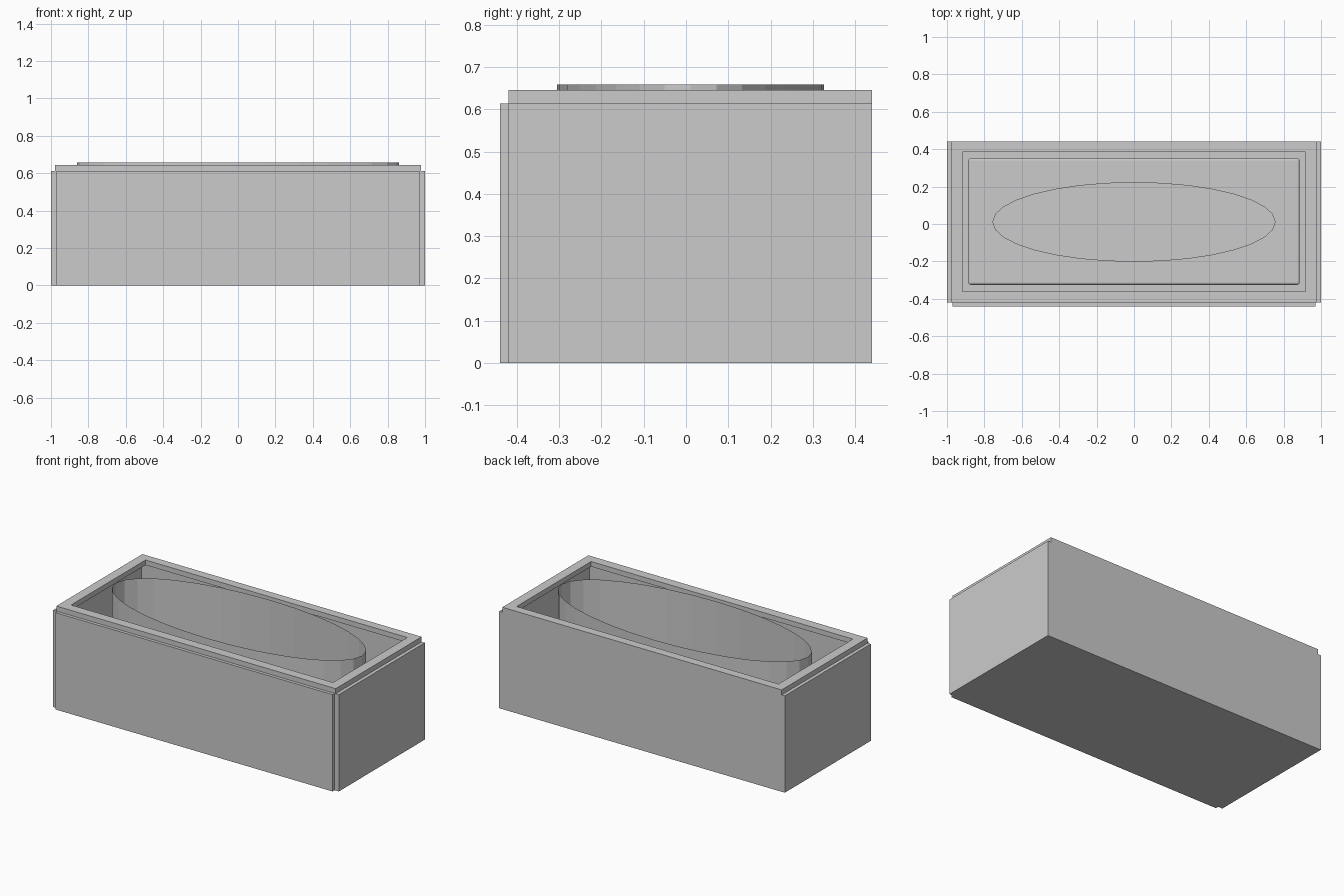
import bpy, bmesh
from mathutils import Matrix, Vector

if "Cube" in bpy.data.objects:
    bpy.data.objects.remove(bpy.data.objects["Cube"])


def make(name, bm):
    bmesh.ops.recalc_face_normals(bm, faces=bm.faces)
    mesh = bpy.data.meshes.new(name)
    bm.to_mesh(mesh)
    bm.free()
    obj = bpy.data.objects.new(name, mesh)
    bpy.context.collection.objects.link(obj)
    return obj


def box(name, lo, hi):
    lo, hi = Vector(lo), Vector(hi)
    bm = bmesh.new()
    m = Matrix.Translation((lo + hi) / 2) @ Matrix.Diagonal((*(hi - lo), 1))
    bmesh.ops.create_cube(bm, size=1, matrix=m)
    return make(name, bm)


def ellipse(name, a, b, z0, z1, caps):
    bm = bmesh.new()
    m = Matrix.Translation((0, 0.011, (z0 + z1) / 2)) @ Matrix.Diagonal((a, b, z1 - z0, 1))
    bmesh.ops.create_cone(bm, cap_ends=caps, segments=32, radius1=1, radius2=1, depth=1, matrix=m)
    return make(name, bm)


# Outer case boards
H = 0.613
for side, x0, x1 in (("left", -1, -0.97), ("right", 0.97, 1)):
    box(side + "_board", (x0, -0.42, 0), (x1, 0.44, H))
box("front_board", (-0.97, -0.44, 0), (0.97, -0.42, H))
box("back_board", (-0.97, 0.42, 0), (0.97, 0.44, H))
box("base_board", (-0.97, -0.42, 0), (0.97, 0.42, 0.03))

# Rectangular rim: outer and inner loops at two heights, bridged all round
bm = bmesh.new()
loops = []
for x, y0, y1, z in ((0.978, -0.42, 0.44, H), (0.978, -0.42, 0.44, 0.645),
                     (0.917, -0.36, 0.385, 0.645), (0.917, -0.36, 0.385, H)):
    loops.append([bm.verts.new((px, py, z)) for px, py in
                  ((-x, y0), (x, y0), (x, y1), (-x, y1))])
for i in range(4):
    a, b = loops[i], loops[(i + 1) % 4]
    for j in range(4):
        k = (j + 1) % 4
        bm.faces.new((a[j], a[k], b[k], b[j]))
make("rim", bm)

# Inner floor pad with rounded edges
pad = box("floor_pad", (-0.885, -0.325, 0.03), (0.885, 0.352, 0.10))
bev = pad.modifiers.new("rounded", "BEVEL")
bev.width = 0.012
bev.segments = 3

# Raised oval on the pad, and the thin open oval basin wall
ellipse("floor_oval", 0.757, 0.213, 0.09, 0.11, True)
ellipse("basin_wall", 0.862, 0.316, 0.09, 0.658, False)
